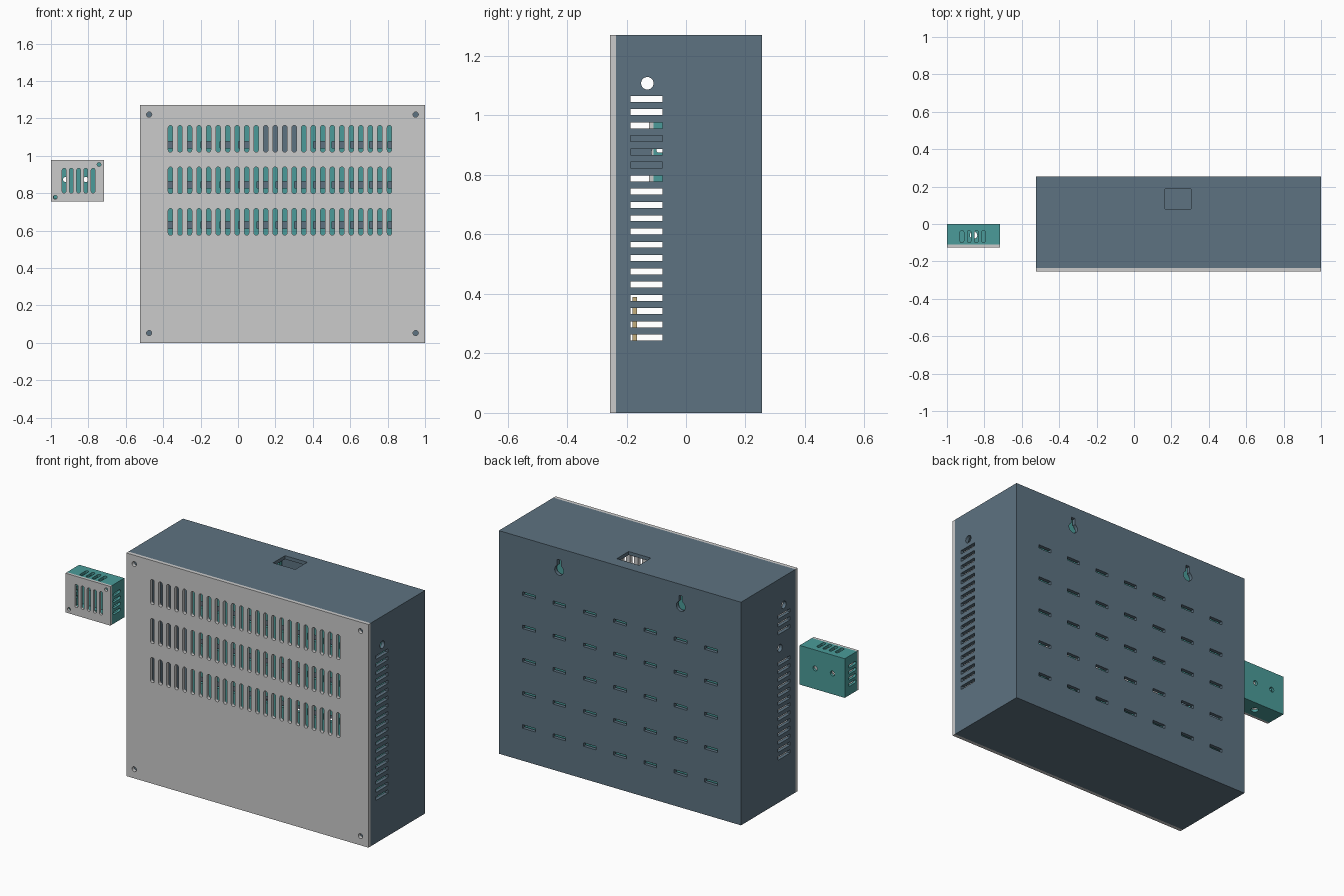
import bpy, bmesh, math

if "Cube" in bpy.data.objects:
    bpy.data.objects.remove(bpy.data.objects["Cube"])


def material(name, rgb):
    m = bpy.data.materials.new(name)
    m.diffuse_color = (*rgb, 1)
    m.use_nodes = True
    m.node_tree.nodes["Principled BSDF"].inputs["Base Color"].default_value = m.diffuse_color
    return m


SLATE = material("slate_blue", (0.11, 0.17, 0.22))
TEAL = material("teal", (0.07, 0.33, 0.32))
TAN = material("tan", (0.55, 0.42, 0.20))


def prism(bm, pts, axis, a, b):
    """Extrude a 2D outline along an axis from a to b."""
    place = {'x': lambda u, v, d: (d, u, v),
             'y': lambda u, v, d: (u, d, v),
             'z': lambda u, v, d: (u, v, d)}[axis]
    lo = [bm.verts.new(place(u, v, a)) for u, v in pts]
    hi = [bm.verts.new(place(u, v, b)) for u, v in pts]
    bm.faces.new(lo)
    bm.faces.new(hi[::-1])
    n = len(pts)
    for i in range(n):
        bm.faces.new((lo[i], hi[i], hi[(i + 1) % n], lo[(i + 1) % n]))


def rect(u0, u1, v0, v1):
    return [(u0, v0), (u1, v0), (u1, v1), (u0, v1)]


def circle(u, v, r, n=24):
    return [(u + r * math.cos(2 * math.pi * i / n),
             v + r * math.sin(2 * math.pi * i / n)) for i in range(n)]


def rounded_slot(u0, u1, v0, v1, n=8):
    """Vertical or horizontal slot with round ends."""
    r = min(u1 - u0, v1 - v0) / 2
    pts = []
    tall = v1 - v0 > u1 - u0
    ends = [(u1 - r, v1 - r), (u0 + r, v0 + r)]
    for k, (cu, cv) in enumerate(ends):
        start = k * math.pi + (0 if tall else -math.pi / 2)
        for i in range(n + 1):
            t = start + math.pi * i / n
            pts.append((cu + r * math.cos(t), cv + r * math.sin(t)))
    return pts


def keyhole(u, v, r, w, top):
    """Round hole with a narrow neck going up."""
    t0 = math.acos(w / r)
    pts = [(u + w, top), (u - w, top)]
    for i in range(21):
        t = math.pi - t0 + (math.pi + 2 * t0) * i / 20
        pts.append((u + r * math.cos(t), v + r * math.sin(t)))
    return pts


def solid(name, parts, mat=None):
    """Object made from a list of (outline, axis, from, to)."""
    bm = bmesh.new()
    for p in parts:
        prism(bm, *p)
    bmesh.ops.recalc_face_normals(bm, faces=bm.faces)
    me = bpy.data.meshes.new(name)
    bm.to_mesh(me)
    bm.free()
    ob = bpy.data.objects.new(name, me)
    bpy.context.collection.objects.link(ob)
    if mat:
        me.materials.append(mat)
    return ob


def cut(ob, parts):
    cutter = solid("cutter", parts)
    cutter.hide_render = True
    mod = ob.modifiers.new("cut", 'BOOLEAN')
    mod.operation = 'DIFFERENCE'
    mod.solver = 'EXACT'
    mod.object = cutter
    bpy.context.view_layer.objects.active = ob
    bpy.ops.object.modifier_apply(modifier=mod.name)
    bpy.data.objects.remove(cutter)


# Main enclosure: open-fronted shell
X0, X1, H, YF, YP, YB, T = -0.525, 1.0, 1.27, -0.255, -0.235, 0.255, 0.02
CX = (X0 + X1) / 2
body = solid("enclosure_body", [(rect(X0, X1, 0, H), 'y', YP, YB)], SLATE)
cut(body, [(rect(X0 + T, X1 - T, T, H - T), 'y', YP - 0.1, YB - T)])

holes = []
# Side vents and cable holes; the left wall leaves a gap for the small box
for i in range(19):
    z = 0.253 + i * 0.0446
    r = rect(-0.187, -0.079, z - 0.01, z + 0.01)
    holes.append((r, 'x', X1 - 0.05, X1 + 0.05))
    if i not in (13, 14, 15):
        holes.append((r, 'x', X0 - 0.05, X0 + 0.05))
for x in (X0, X1):
    holes.append((circle(-0.13, 1.108, 0.021), 'x', x - 0.05, x + 0.05))
holes.append((circle(-0.095, 0.875, 0.021), 'x', X0 - 0.05, X0 + 0.05))
# Back vents and hanging keyholes
for c in range(7):
    for k in range(5):
        x, z = CX + (c - 3) * 0.191, 0.195 + k * 0.189
        holes.append((rect(x - 0.04, x + 0.04, z - 0.01, z + 0.01),
                      'y', YB - 0.05, YB + 0.05))
for s in (-1, 1):
    holes.append((keyhole(CX + s * 0.383, 1.145, 0.028, 0.012, 1.205),
                  'y', YB - 0.05, YB + 0.05))
# Cable opening in the top
holes.append((rect(0.165, 0.305, 0.08, 0.187), 'z', H - 0.05, H + 0.05))
cut(body, holes)

# Corner posts behind the cover screws
solid("corner_posts",
      [(rect(x, x + 0.08, z, z + 0.08), 'y', YP, YB - T)
       for x in (X0 + T, X1 - T - 0.08) for z in (T, H - T - 0.08)], SLATE)

# Front cover with three rows of slots and four screw holes
cover = solid("front_cover", [(rect(X0, X1, 0, H), 'y', YF, YP)])
holes = [(rounded_slot(x - 0.012, x + 0.012, z, z + 0.143), 'y', -0.3, -0.2)
         for x in (-0.361 + i * 0.0509 for i in range(24))
         for z in (0.575, 0.797, 1.019)]
holes += [(circle(x, z, 0.014), 'y', -0.3, -0.2)
          for x in (X0 + 0.05, X1 - 0.05) for z in (0.052, H - 0.05)]
cut(cover, holes)

# Perforated mounting plate inside, notched below the cable opening
plate = solid("mounting_plate",
              [(rect(-0.42, 0.895, 0.05, 1.22), 'y', 0.195, 0.215)], TEAL)
holes = [(rect(0.125, 0.33, 0.98, 1.3), 'y', 0.15, 0.25)]
for c in range(13):
    for z in (0.20, 0.415, 0.63, 0.845, 1.058):
        x = CX + (c - 6) * 0.1
        if z < 1 or not 0.05 < x < 0.4:
            holes.append((rect(x - 0.035, x + 0.035, z - 0.018, z + 0.018),
                          'y', 0.15, 0.25))
cut(plate, holes)
solid("plate_standoffs",
      [(circle(x, z, 0.02, 16), 'y', 0.215, YB - T)
       for x in (-0.38, 0.855) for z in (0.09, 1.18)], TEAL)

# Tan board standing low behind the cover
solid("circuit_board", [(rect(0.0, 0.5, T, 0.39), 'y', -0.18, -0.165)], TAN)

# Small side box: teal shell
SX0, SX1, SZ0, SZ1, SF, SP = -1.0, -0.716, 0.755, 0.978, -0.125, -0.11
SX, SZ = (SX0 + SX1) / 2, (SZ0 + SZ1) / 2
small = solid("small_box_body", [(rect(SX0, SX1, SZ0, SZ1), 'y', SP, 0)], TEAL)
cut(small, [(rect(SX0 + 0.015, SX1 - 0.015, SZ0 + 0.015, SZ1 - 0.015),
             'y', SP - 0.1, -0.015)])
holes = [(circle(x, 0.873, 0.014, 16), 'y', -0.05, 0.05)
         for x in (-0.922, -0.813)]
holes.append((circle(SX, -0.06, 0.02), 'z', SZ0 - 0.05, SZ0 + 0.05))
for i in range(4):
    x, z = -0.92 + i * 0.0385, SZ + (i - 1.5) * 0.035
    holes.append((rounded_slot(x - 0.01, x + 0.01, -0.1, -0.035),
                  'z', SZ1 - 0.04, SZ1 + 0.05))
    for sx in (SX0, SX1):
        holes.append((rounded_slot(-0.1, -0.035, z - 0.009, z + 0.009),
                      'x', sx - 0.03, sx + 0.03))
cut(small, holes)

# Small box cover
small_cover = solid("small_box_cover",
                    [(rect(SX0, SX1, SZ0, SZ1), 'y', SF, SP)])
holes = [(rounded_slot(x - 0.01, x + 0.01, 0.80, 0.933), 'y', -0.2, -0.05)
         for x in (-0.93 + i * 0.0388 for i in range(5))]
holes += [(circle(x, z, 0.01, 16), 'y', -0.2, -0.05)
          for x, z in ((-0.743, 0.953), (-0.977, 0.778))]
cut(small_cover, holes)
